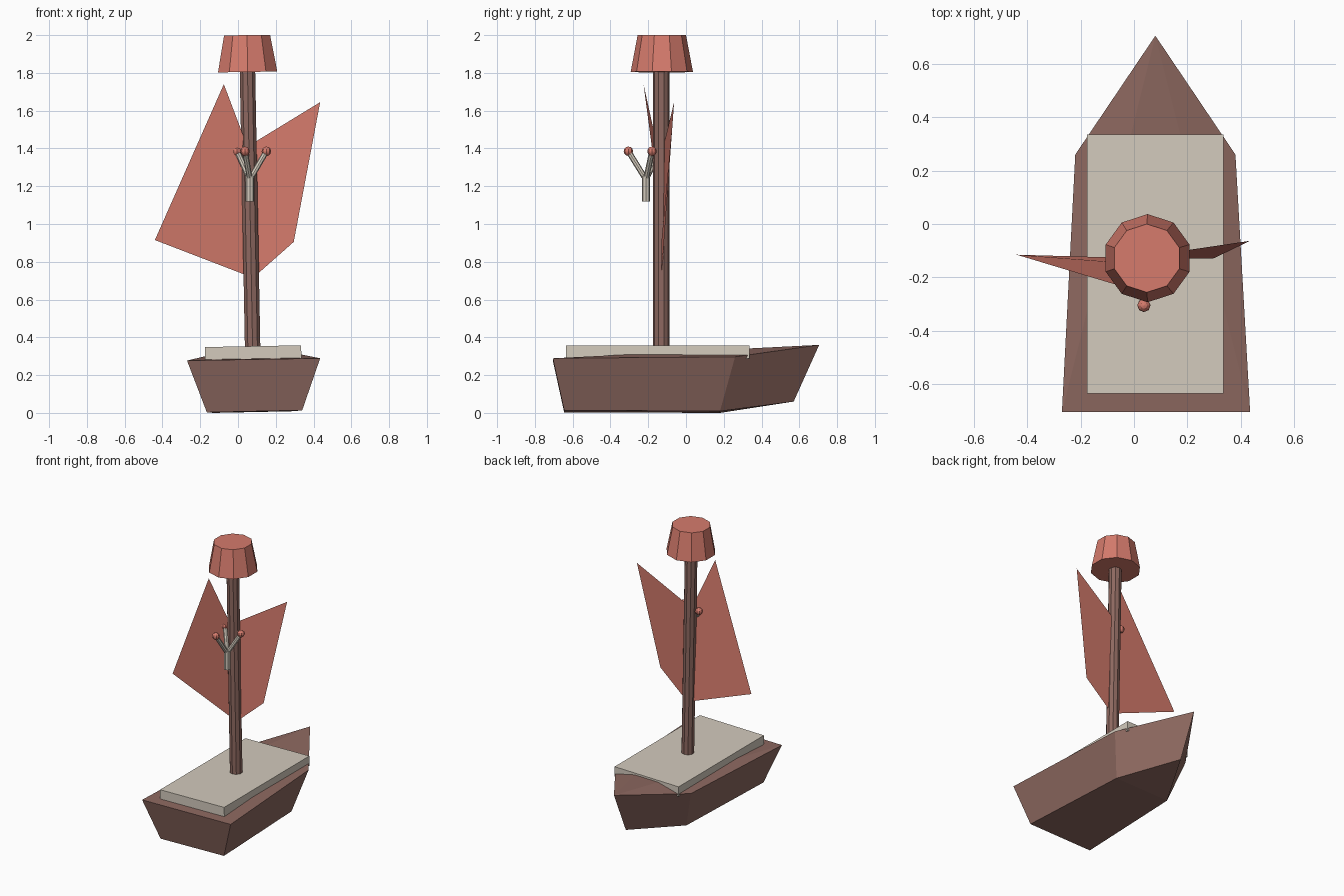
import bpy, bmesh, math
from mathutils import Vector

if "Cube" in bpy.data.objects:
    bpy.data.objects.remove(bpy.data.objects["Cube"])


def material(name, srgb):
    m = bpy.data.materials.new(name)
    m.diffuse_color = [(c / 255) ** 2.2 for c in srgb] + [1]
    m.use_nodes = True
    m.node_tree.nodes["Principled BSDF"].inputs["Base Color"].default_value = m.diffuse_color
    return m


BROWN = material("brown wood", (140, 104, 96))
RED = material("coral red", (212, 122, 108))
GREY = material("warm grey", (210, 201, 187))


def add_mesh(name, mat, verts, faces, fix_normals=True):
    me = bpy.data.meshes.new(name)
    me.from_pydata(verts, [], faces)
    if fix_normals:
        bm = bmesh.new()
        bm.from_mesh(me)
        bmesh.ops.recalc_face_normals(bm, faces=bm.faces)
        bm.to_mesh(me)
        bm.free()
    me.materials.append(mat)
    ob = bpy.data.objects.new(name, me)
    bpy.context.collection.objects.link(ob)
    return ob


def rod(name, mat, a, b, r1, r2, sides):
    """Tapered cylinder from a to b."""
    a, b = Vector(a), Vector(b)
    bpy.ops.mesh.primitive_cone_add(vertices=sides, radius1=r1, radius2=r2,
                                    depth=(b - a).length, location=(a + b) / 2)
    ob = bpy.context.object
    ob.name = name
    ob.rotation_euler = Vector((0, 0, 1)).rotation_difference(b - a).to_euler()
    ob.data.materials.append(mat)
    return ob


# Hull: five-point rim above a smaller five-point keel, bow at +y
rim = [(-.27, -.705, .277), (.435, -.705, .289), (.38, .26, .297),
       (.08, .705, .36), (-.22, .26, .283)]
keel = [(-.165, -.645, .003), (.34, -.645, .014), (.30, .18, .009),
        (.08, .57, .06), (-.13, .18, 0)]
sides = [(i, (i + 1) % 5, (i + 1) % 5 + 5, i + 5) for i in range(5)]
add_mesh("hull", BROWN, rim + keel,
         sides + [(0, 1, 3), (1, 2, 3), (0, 3, 4), (5, 6, 7, 9), (7, 8, 9)])

# Deck slab, leaning slightly with the hull
bpy.ops.mesh.primitive_cube_add(size=1, location=(.08, -.15, .318))
deck = bpy.context.object
deck.name = "deck"
deck.scale = (.51, .97, .07)
deck.rotation_euler = (0, -.018, 0)
deck.data.materials.append(GREY)

# Mast and the crow's nest bucket on top
rod("mast", BROWN, (.078, -.131, .31), (.05, -.131, 1.82), .043, .043, 10)
rod("mast_cap", RED, (.051, -.128, 1.805), (.048, -.128, 2.0), .165, .128, 10)

# Thin sails on either side of the mast
add_mesh("left_sail", RED, [(-.44, -.115, .915), (.08, -.13, .715),
                            (.05, -.152, 1.41), (-.075, -.225, 1.74)],
         [(0, 1, 2, 3)], False)
add_mesh("right_sail", RED, [(.08, -.13, .715), (.295, -.13, .905),
                             (.435, -.063, 1.645), (.05, -.12, 1.41)],
         [(0, 1, 2, 3)], False)

# Three-pronged ornament with small balls
fork = Vector((.063, -.212, 1.235))
rod("ornament_stem", GREY, (.063, -.212, 1.12), fork + Vector((0, 0, .02)), .022, .022, 8)
for i, tip in enumerate([(.037, -.305, 1.385), (.15, -.18, 1.385), (-.005, -.14, 1.385)]):
    rod(f"ornament_prong_{i + 1}", GREY, fork, tip, .015, .015, 8)
    bpy.ops.mesh.primitive_uv_sphere_add(segments=8, ring_count=6, radius=.025, location=tip)
    ball = bpy.context.object
    ball.name = f"ornament_ball_{i + 1}"
    ball.data.materials.append(RED)
